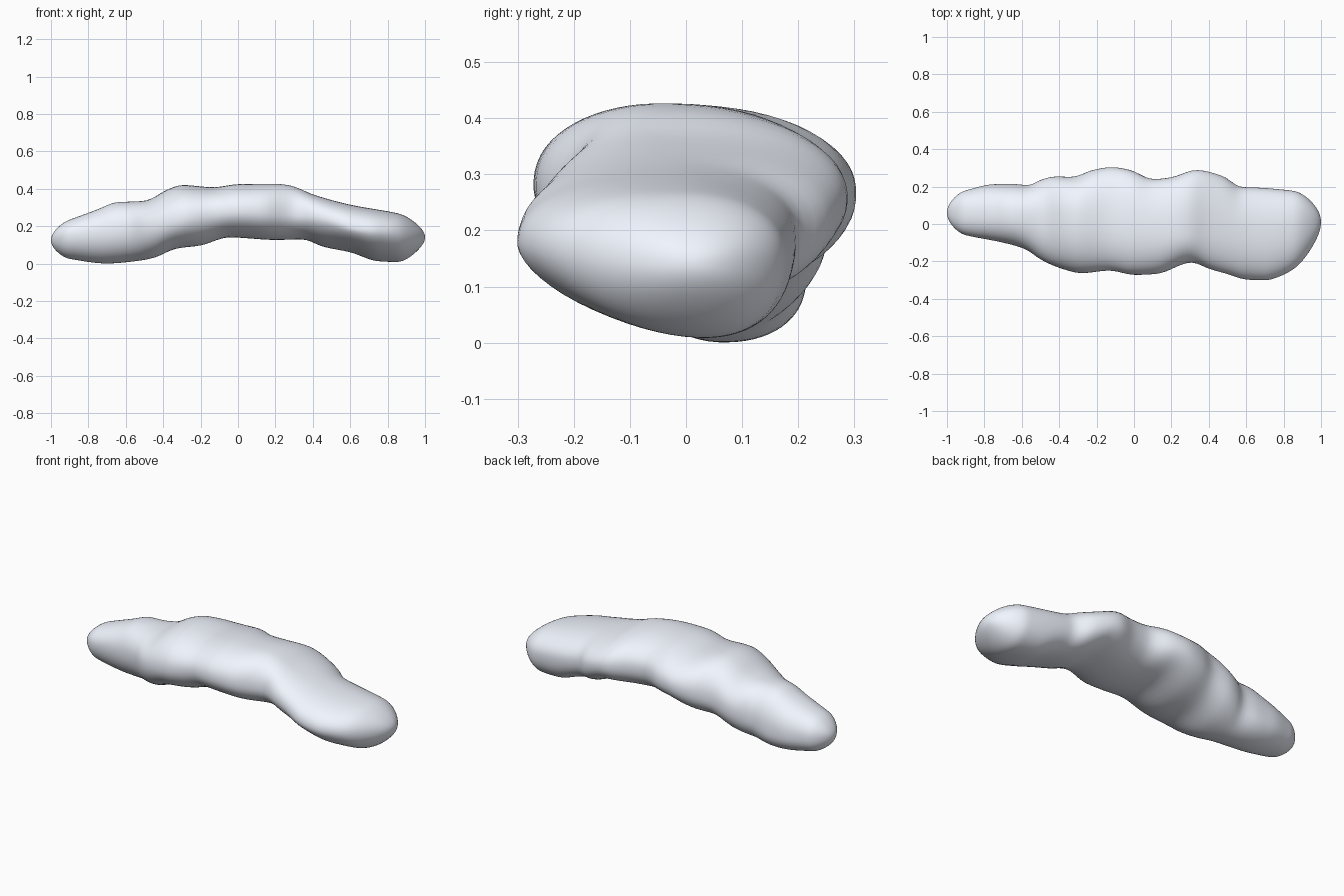
import bpy, bmesh, math

if "Cube" in bpy.data.objects:
    bpy.data.objects.remove(bpy.data.objects["Cube"])

# Profiles along x: (x, value)
BACK = [(-1, .15), (-.9, .18), (-.75, .213), (-.65, .215), (-.56, .207), (-.5, .237), (-.42, .255),
        (-.33, .252), (-.22, .29), (-.12, .305), (-.02, .29), (.1, .24), (.2, .25), (.33, .29),
        (.48, .255), (.57, .198), (.66, .195), (.85, .178), (1, .15)]
FRONT = [(-1, -.03), (-.9, -.06), (-.7, -.10), (-.58, -.135), (-.5, -.19), (-.4, -.235), (-.28, -.264),
         (-.13, -.249), (0, -.273), (.12, -.268), (.31, -.205), (.4, -.24), (.5, -.268), (.6, -.298),
         (.7, -.302), (.8, -.272), (.86, -.237), (1, -.13)]
TOP = [(-1, .20), (-.9, .235), (-.75, .29), (-.65, .328), (-.5, .335), (-.37, .40), (-.3, .421),
       (-.13, .408), (0, .425), (.2, .427), (.28, .418), (.4, .37), (.6, .315), (.85, .27), (1, .23)]
BOTTOM = [(-1, .05), (-.9, .025), (-.7, 0), (-.55, .012), (-.45, .03), (-.33, .08), (-.2, .096),
          (-.05, .14), (.2, .126), (.35, .129), (.45, .091), (.6, .06), (.75, .012), (.85, .008), (1, .05)]
# Where on each section the extreme points sit
FRONT_Z = [(-1, .14), (-.7, .17), (-.5, .2), (0, .28), (.4, .25), (.65, .18), (.85, .165), (1, .14)]
BACK_Z = [(-1, .13), (-.7, .115), (-.45, .2), (-.12, .265), (.1, .28), (.33, .26), (.6, .185), (.85, .15), (1, .14)]
TOP_Y = [(-1, .06), (-.7, .05), (-.3, .04), (0, -.02), (.3, -.05), (.6, -.05), (.85, -.02), (1, .01)]
BOTTOM_Y = [(-1, .06), (-.7, .065), (-.3, 0), (0, 0), (.4, .03), (.65, .05), (.85, .03), (1, .01)]
FRONT_BELLY = [(-1, 2.0), (.2, 2.1), (.6, 1.7), (.8, 1.75), (1, 2.0)]


def sample(pts, x):
    """Smooth monotone interpolation through the profile points."""
    n = len(pts)
    d = [(pts[i + 1][1] - pts[i][1]) / (pts[i + 1][0] - pts[i][0]) for i in range(n - 1)]

    def slope(i):
        if i == 0 or i == n - 1:
            return d[0] if i == 0 else d[-1]
        a, b = d[i - 1], d[i]
        return 0 if a * b <= 0 else 2 * a * b / (a + b)

    i = next((k for k in range(n - 1) if x <= pts[k + 1][0]), n - 2)
    (x0, y0), (x1, y1) = pts[i], pts[i + 1]
    h = x1 - x0
    t = (x - x0) / h
    return (y0 * (2 * t**3 - 3 * t**2 + 1) + slope(i) * h * (t**3 - 2 * t**2 + t)
            + y1 * (3 * t**2 - 2 * t**3) + slope(i + 1) * h * (t**3 - t**2))


def cap(x):
    """Rounds off both ends."""
    d = (-.9 - x) / .1 if x < -.9 else (x - .85) / .15 if x > .85 else 0
    return math.sqrt(max(0, 1 - d * d))


SEGS, RINGS = 64, 110
bm = bmesh.new()
rings = []
for k in range(1, RINGS):
    x = -math.cos(math.pi * k / RINGS)
    yb, yf, zt, zb = (sample(p, x) for p in (BACK, FRONT, TOP, BOTTOM))
    zf, zk, ty, by = (sample(p, x) for p in (FRONT_Z, BACK_Z, TOP_Y, BOTTOM_Y))
    belly = sample(FRONT_BELLY, x)
    s, cy, cz = cap(x), (yb + yf) / 2, (zt + zb) / 2
    ring = []
    for j in range(SEGS):
        a = 2 * math.pi * (j + .5) / SEGS
        c, n = math.cos(a), math.sin(a)
        e = 2 / (belly if c < 0 and n < 0 else 2.25)
        c2, n2 = abs(c) ** e, abs(n) ** e
        my, mz = (ty if n > 0 else by), (zk if c > 0 else zf)
        y = my + ((yb if c > 0 else yf) - my) * c2
        z = mz + ((zt if n > 0 else zb) - mz) * n2
        ring.append(bm.verts.new((x, cy + (y - cy) * s, cz + (z - cz) * s)))
    rings.append(ring)

# Skin and end tips
for a, b in zip(rings, rings[1:]):
    for j in range(SEGS):
        m = (j + 1) % SEGS
        bm.faces.new((a[j], a[m], b[m], b[j]))
for ring, x in ((rings[0], -1), (rings[-1], 1)):
    tip = bm.verts.new((x, (sample(BACK, x) + sample(FRONT, x)) / 2, (sample(TOP, x) + sample(BOTTOM, x)) / 2))
    for j in range(SEGS):
        bm.faces.new((ring[j], ring[(j + 1) % SEGS], tip))
bmesh.ops.recalc_face_normals(bm, faces=bm.faces)
for f in bm.faces:
    f.smooth = True

mesh = bpy.data.meshes.new("lumpy_body")
bm.to_mesh(mesh)
bm.free()
body = bpy.data.objects.new("lumpy_body", mesh)
bpy.context.collection.objects.link(body)

# Soften the seams between section quadrants
soft = body.modifiers.new("soften", 'SMOOTH')
soft.factor = .5
soft.iterations = 4

# Pale cool white
mat = bpy.data.materials.new("pale_white")
mat.diffuse_color = (.88, .92, 1.0, 1)
mat.use_nodes = True
mat.node_tree.nodes["Principled BSDF"].inputs["Base Color"].default_value = mat.diffuse_color
mesh.materials.append(mat)
